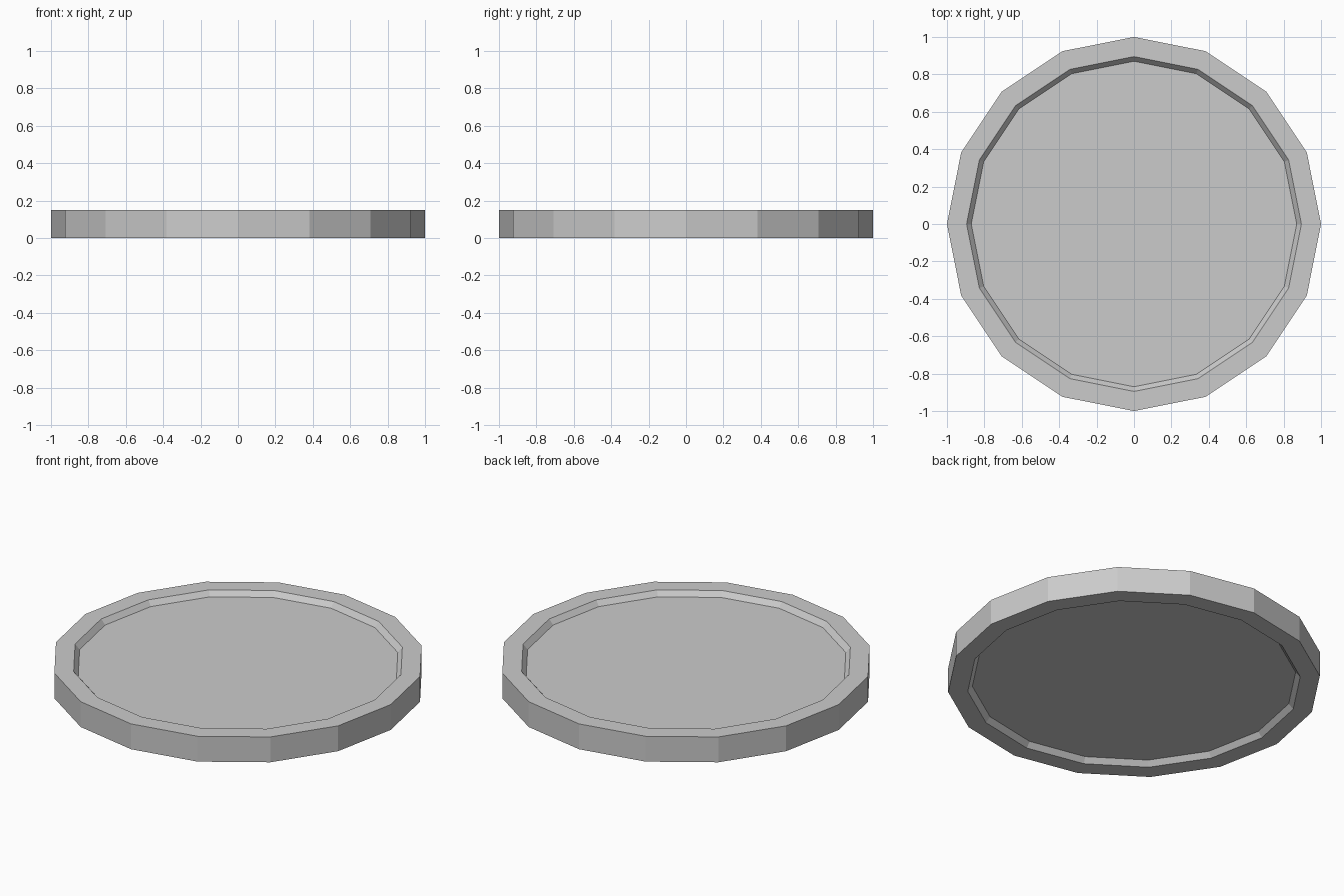
import bpy, bmesh

if "Cube" in bpy.data.objects:
    bpy.data.objects.remove(bpy.data.objects["Cube"])

R, H, SIDES = 1.0, 0.15, 16
RIM, FLOOR, DEPTH = 0.895, 0.87, 0.03

# Low-poly disc; vertices lie on the axes
bm = bmesh.new()
bmesh.ops.create_cone(bm, cap_ends=True, segments=SIDES, radius1=R, radius2=R, depth=H)
bmesh.ops.translate(bm, verts=bm.verts, vec=(0, 0, H / 2))
bm.normal_update()

# Sloped recess in the top and bottom caps
for cap in [f for f in bm.faces if len(f.verts) == SIDES]:
    sign = 1 if cap.normal.z > 0 else -1
    for scale, drop in ((RIM / R, 0), (FLOOR / RIM, DEPTH)):
        cap = bmesh.ops.extrude_discrete_faces(bm, faces=[cap])["faces"][0]
        for v in cap.verts:
            v.co.x *= scale
            v.co.y *= scale
            v.co.z -= sign * drop

bmesh.ops.recalc_face_normals(bm, faces=bm.faces)
mesh = bpy.data.meshes.new("round_plate")
bm.to_mesh(mesh)
bm.free()
bpy.context.collection.objects.link(bpy.data.objects.new("round_plate", mesh))
